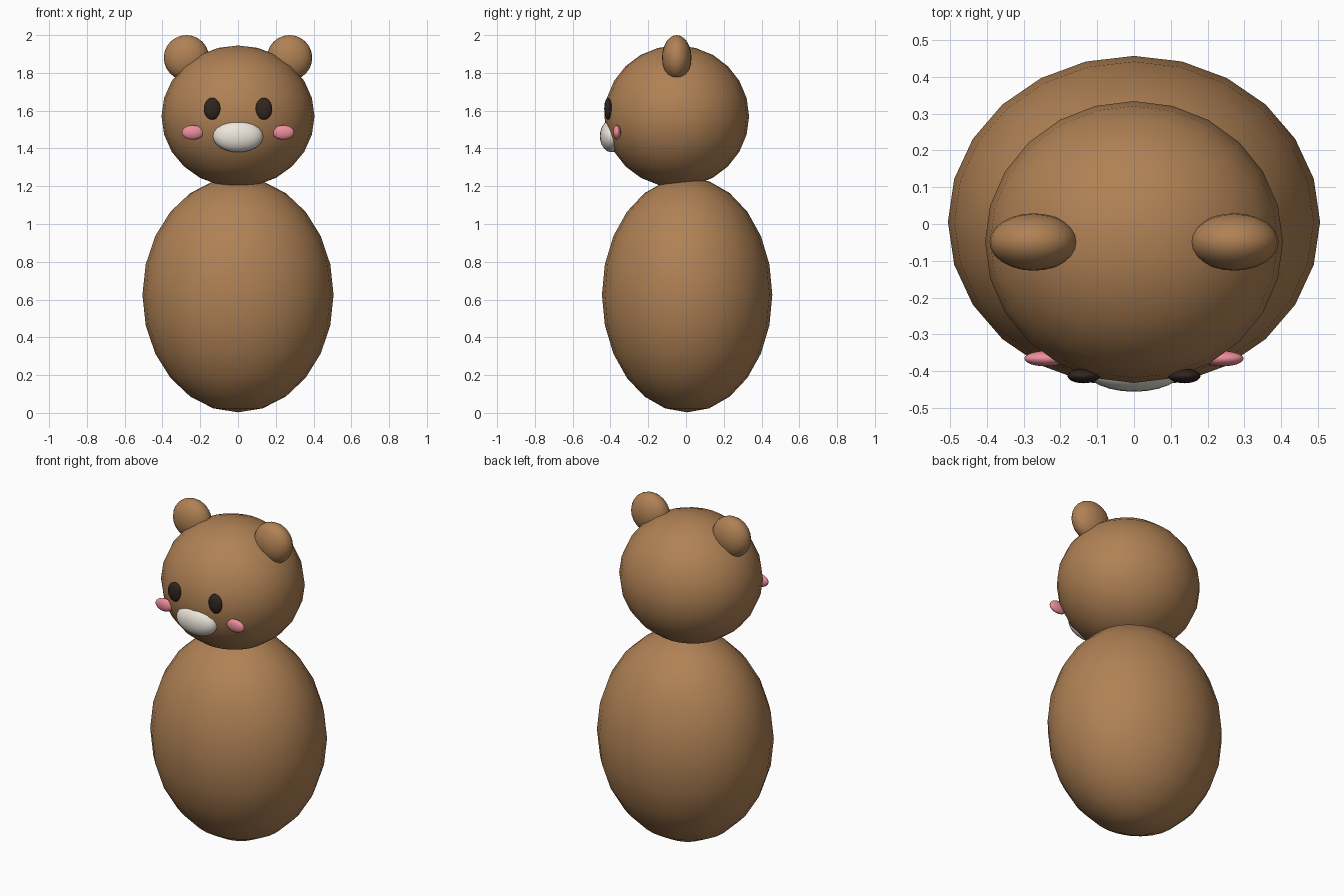
import bpy

if "Cube" in bpy.data.objects:
    bpy.data.objects.remove(bpy.data.objects["Cube"])


def material(name, rgb):
    m = bpy.data.materials.new(name)
    m.diffuse_color = (*rgb, 1)
    m.use_nodes = True
    m.node_tree.nodes["Principled BSDF"].inputs["Base Color"].default_value = m.diffuse_color
    return m


fur = material("fur", (0.43, 0.22, 0.09))
dark = material("dark", (0.03, 0.018, 0.014))
pink = material("pink", (0.85, 0.27, 0.33))
cream = material("cream", (0.85, 0.80, 0.72))


def ball(name, loc, radii, mat, segments=24, rings=12):
    bpy.ops.mesh.primitive_uv_sphere_add(segments=segments, ring_count=rings,
                                         radius=1, location=loc)
    ob = bpy.context.object
    ob.name = name
    ob.scale = radii
    bpy.ops.object.transform_apply(location=False, rotation=False, scale=True)
    bpy.ops.object.shade_smooth()
    ob.data.materials.append(mat)
    return ob


# body and head
ball("body", (0, 0.006, 0.625), (0.506, 0.451, 0.622), fur)
ball("head", (0, -0.049, 1.57), (0.405, 0.383, 0.375), fur)

# muzzle
ball("muzzle", (0, -0.395, 1.465), (0.133, 0.061, 0.085), cream)

# paired features
for side, s in (("left", -1), ("right", 1)):
    ball(f"{side}_ear", (s * 0.273, -0.049, 1.88), (0.12, 0.078, 0.12), fur)
    ball(f"{side}_eye", (s * 0.137, -0.413, 1.61), (0.044, 0.02, 0.058), dark)
    ball(f"{side}_cheek", (s * 0.24, -0.366, 1.485), (0.058, 0.021, 0.038), pink)
